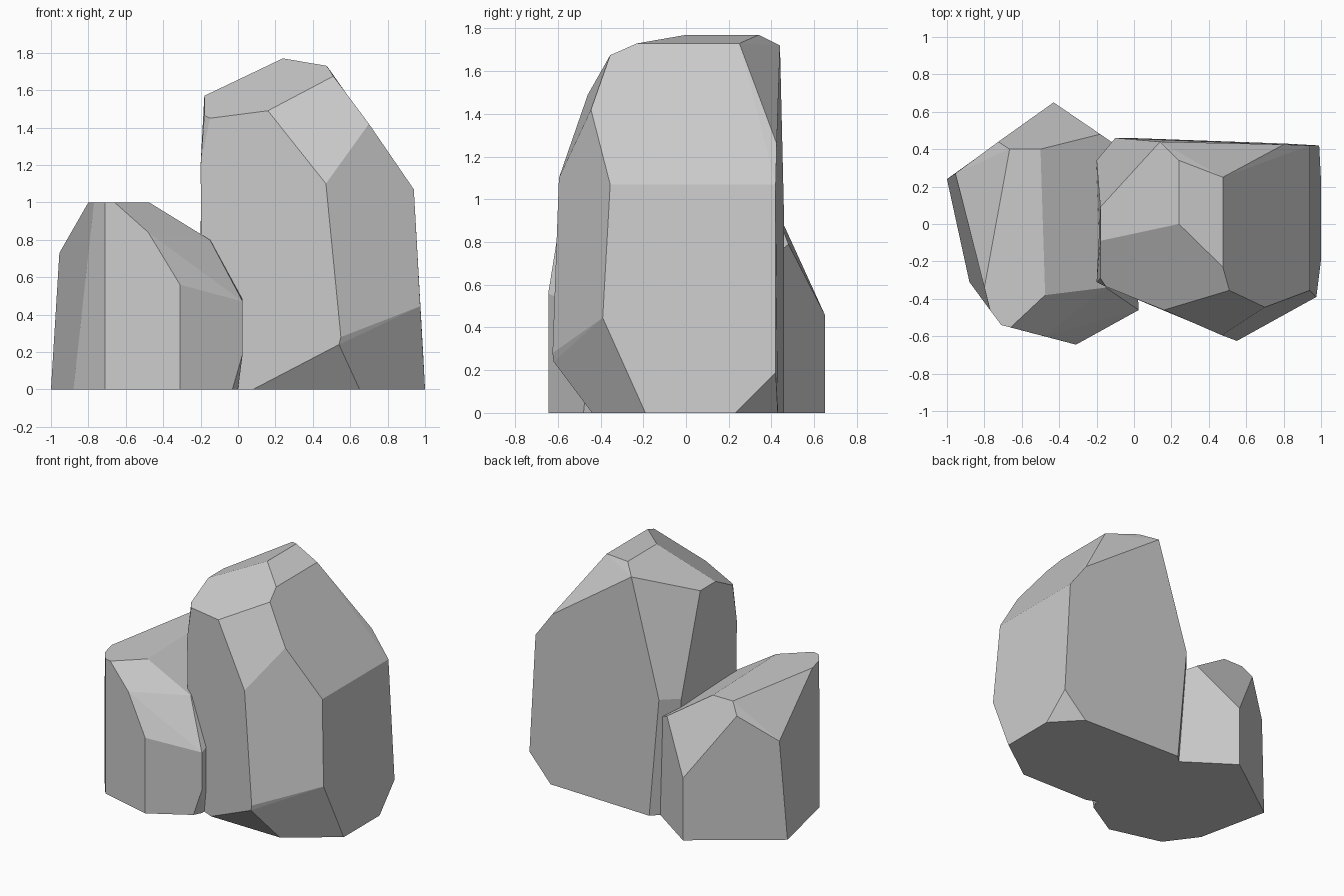
import bpy, bmesh
from math import radians


def make_rock(name, rings):
    """Chiselled convex boulder: hull of corner rings, flat facets merged."""
    bm = bmesh.new()
    for ring in rings:
        for co in ring:
            bm.verts.new(co)
    res = bmesh.ops.convex_hull(bm, input=bm.verts[:])
    loose = [v for v in bm.verts if not v.link_faces]
    bmesh.ops.delete(bm, geom=loose, context='VERTS')
    bmesh.ops.dissolve_limit(bm, angle_limit=radians(4),
                             verts=bm.verts[:], edges=bm.edges[:])
    bmesh.ops.recalc_face_normals(bm, faces=bm.faces[:])
    mesh = bpy.data.meshes.new(name)
    bm.to_mesh(mesh)
    bm.free()
    obj = bpy.data.objects.new(name, mesh)
    bpy.context.collection.objects.link(obj)
    return obj


# Tall rock: base, lower corners, shoulders, crown
make_rock("tall_rock", [
    [(.08, -.43, 0), (.65, -.44, 0), (1, -.19, 0), (1, .23, 0),
     (.81, .43, 0), (-.02, .46, 0), (-.14, .34, 0), (-.19, -.31, 0)],
    [(.54, -.62, .24), (.55, -.625, .28), (.975, -.39, .445), (.99, .42, .19)],
    [(-.10, .46, .88), (-.20, .34, .87), (-.20, -.31, 1.2),
     (.47, -.595, 1.1), (.94, -.355, 1.07), (.94, .42, 1.07)],
    [(-.15, -.335, 1.45), (-.18, -.29, 1.465), (.16, -.46, 1.49),
     (.70, -.445, 1.42), (.80, .425, 1.26)],
    [(-.18, -.09, 1.57), (-.18, .09, 1.57), (.14, .44, 1.72),
     (.51, -.355, 1.675)],
    [(.24, 0, 1.77), (.24, .34, 1.77), (.475, .25, 1.73), (.475, -.23, 1.73)],
])

# Short rock leaning against it: base, middle corners, slopes, flat top
make_rock("short_rock", [
    [(-1, .24, 0), (-.88, -.31, 0), (-.71, -.54, 0), (-.31, -.645, 0),
     (-.03, -.48, 0), (0, -.42, 0), (-.02, .37, 0), (-.43, .65, 0)],
    [(.025, -.46, .19), (.025, -.46, .47), (-.31, -.645, .56),
     (-.43, .65, .46)],
    [(-.955, .27, .73), (-.725, .44, .92), (-.18, .48, .79),
     (-.02, .37, .70), (-.15, -.34, .80), (-.48, -.60, .84)],
    [(-.665, .40, 1), (-.50, .40, 1), (-.475, -.38, 1), (-.66, -.553, 1),
     (-.71, -.54, 1), (-.77, -.46, 1), (-.80, -.34, 1)],
])
